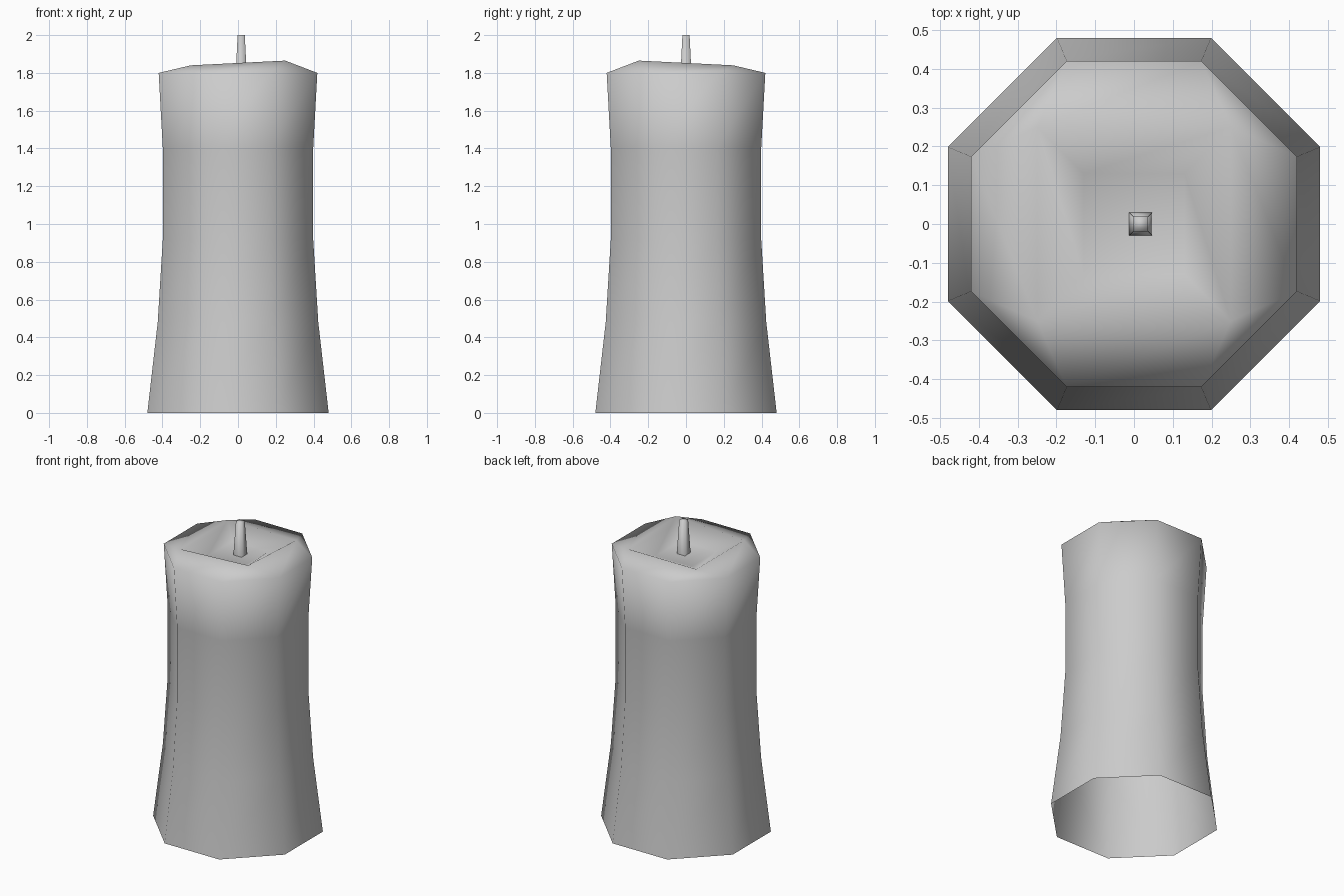
import bpy, bmesh, math

cube = bpy.data.objects.get("Cube")
if cube:
    bpy.data.objects.remove(cube, do_unlink=True)

# Single wax grey for the whole candle
grey = bpy.data.materials.new("wax_grey")
grey.use_nodes = True
colour = (0.6, 0.6, 0.6, 1)
grey.diffuse_color = colour
grey.node_tree.nodes["Principled BSDF"].inputs["Base Color"].default_value = colour


def polygon_ring(bm, sides, half_width, z, centre_x=0.0):
    """Regular ring whose flat sides lie half_width from the centre."""
    radius = half_width / math.cos(math.pi / sides)
    ring = []
    for i in range(sides):
        a = math.tau * (i + 0.5) / sides
        ring.append(bm.verts.new((centre_x + radius * math.cos(a), radius * math.sin(a), z)))
    return ring


def bridge(bm, low, high):
    n = len(low)
    for i in range(n):
        j = (i + 1) % n
        bm.faces.new((low[i], low[j], high[j], high[i]))


def finish(bm, name):
    mesh = bpy.data.meshes.new(name)
    bm.to_mesh(mesh)
    bm.free()
    mesh.materials.append(grey)
    mesh.shade_smooth()
    obj = bpy.data.objects.new(name, mesh)
    bpy.context.scene.collection.objects.link(obj)
    return obj


# Candle body: waisted octagonal wall, open underneath
bm = bmesh.new()
profile = [(0.48, 0), (0.425, 0.48), (0.398, 0.92), (0.398, 1.4), (0.42, 1.8)]
rings = [polygon_ring(bm, 8, r, z) for r, z in profile]
for low, high in zip(rings, rings[1:]):
    bridge(bm, low, high)
rim = rings[-1]

# Square lip with one raised corner at front left
lip = polygon_ring(bm, 4, 0.25, 1.84)
lip[3].co.z = 1.865
for k in range(4):
    a, b = rim[2 * k], rim[2 * k + 1]
    bm.faces.new((a, b, lip[k]))
    bm.faces.new((b, rim[(2 * k + 2) % 8], lip[(k + 1) % 4], lip[k]))

# Melted hollow around the wick
floor = polygon_ring(bm, 4, 0.13, 1.78)
bridge(bm, lip, floor)
bm.faces.new(floor)
finish(bm, "candle_body")

# Wick: tapered square post
bm = bmesh.new()
base = polygon_ring(bm, 4, 0.03, 1.775, 0.017)
tip = polygon_ring(bm, 4, 0.019, 2.0, 0.017)
bridge(bm, base, tip)
bm.faces.new(tip)
finish(bm, "wick")
